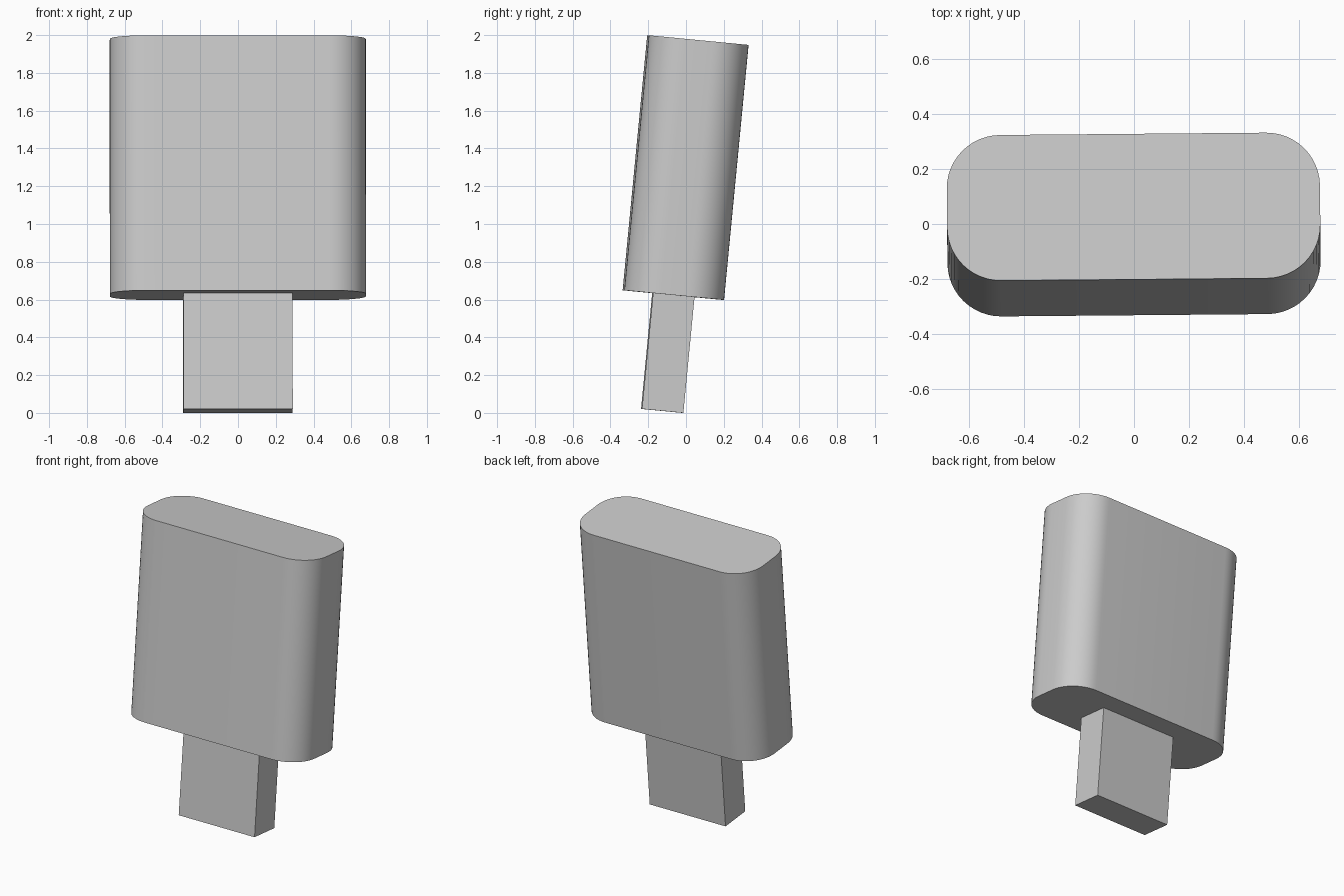
import bpy
import bmesh
from math import radians, sin, cos, pi
from mathutils import Matrix

cube = bpy.data.objects.get("Cube")
if cube:
    bpy.data.objects.remove(cube, do_unlink=True)

grey = bpy.data.materials.new("light grey")
grey.use_nodes = True
grey.diffuse_color = (0.6, 0.6, 0.6, 1)
grey.node_tree.nodes["Principled BSDF"].inputs["Base Color"].default_value = (0.6, 0.6, 0.6, 1)

# Shared lean: tilted back with a very slight turn
lean = (Matrix.Translation((0, -0.126, 0.0105))
        @ Matrix.Rotation(radians(0.5), 4, "Z")
        @ Matrix.Rotation(radians(-5.5), 4, "X"))


def outline(width, depth, radius, steps=12):
    """Rectangle outline, with rounded corners when radius is set."""
    w, d = width / 2 - radius, depth / 2 - radius
    points = []
    for i, (sx, sy) in enumerate([(1, 1), (-1, 1), (-1, -1), (1, -1)]):
        for k in range(steps + 1 if radius else 1):
            a = (i + k / steps) * pi / 2
            points.append((sx * w + radius * cos(a), sy * d + radius * sin(a)))
    return points


def prism(name, points, bottom, top):
    bm = bmesh.new()
    base = bm.faces.new([bm.verts.new((x, y, bottom)) for x, y in points])
    extruded = bmesh.ops.extrude_face_region(bm, geom=[base], use_keep_orig=True)
    verts = [g for g in extruded["geom"] if isinstance(g, bmesh.types.BMVert)]
    bmesh.ops.translate(bm, verts=verts, vec=(0, 0, top - bottom))
    bmesh.ops.recalc_face_normals(bm, faces=bm.faces)
    mesh = bpy.data.meshes.new(name)
    bm.to_mesh(mesh)
    bm.free()
    mesh.materials.append(grey)
    obj = bpy.data.objects.new(name, mesh)
    bpy.context.collection.objects.link(obj)
    obj.matrix_world = lean
    bpy.ops.object.select_all(action="DESELECT")
    obj.select_set(True)
    bpy.context.view_layer.objects.active = obj
    bpy.ops.object.shade_smooth_by_angle(angle=radians(30))
    return obj


# Rounded body and the square plug below it
prism("body", outline(1.355, 0.531, 0.195), 0.616, 1.972)
prism("plug", outline(0.578, 0.22, 0), 0, 0.616)
